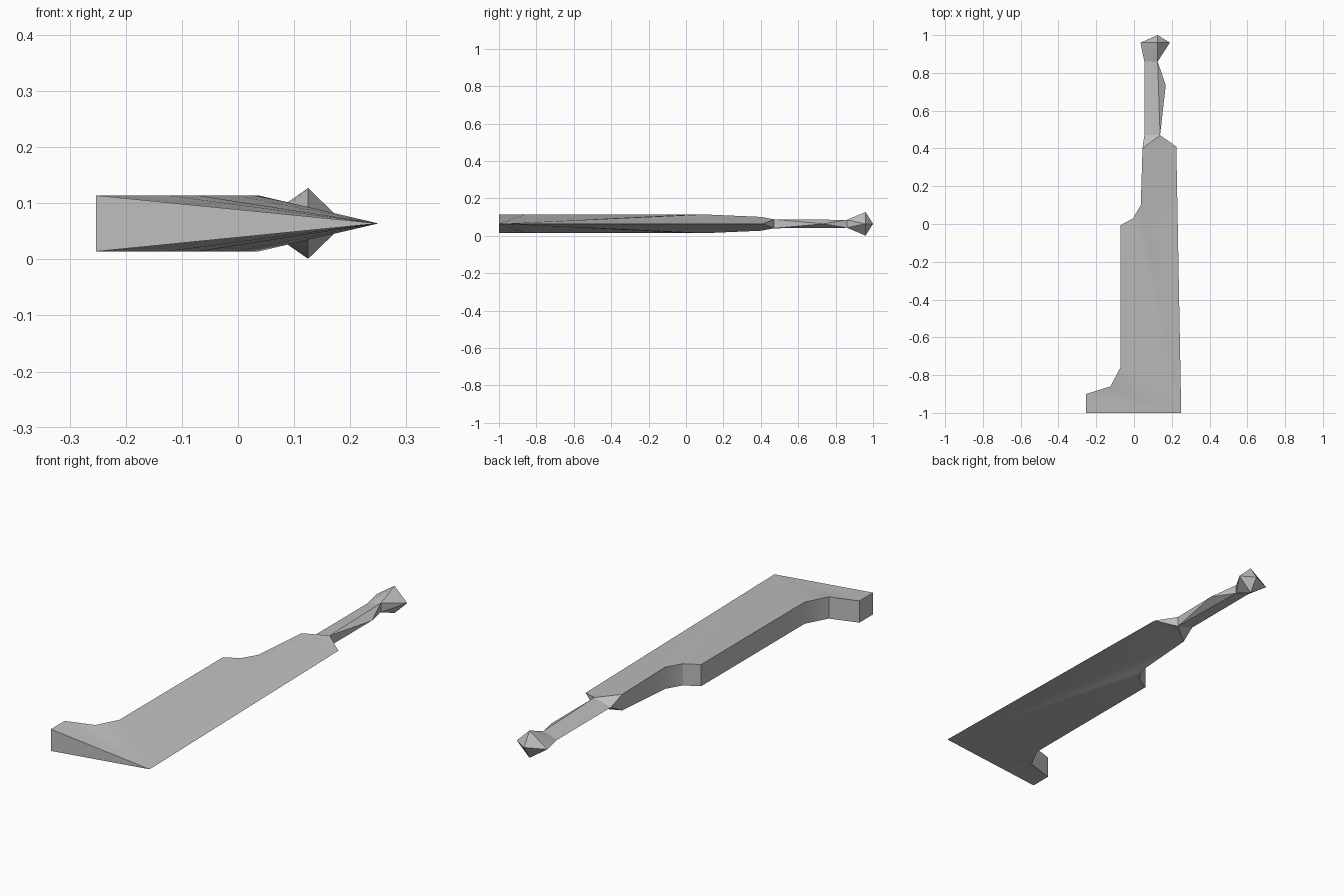
import bpy
import bmesh
import math

cube = bpy.data.objects.get("Cube")
if cube:
    bpy.data.objects.remove(cube, do_unlink=True)

MID = 0.064  # height of the symmetry plane

steel = bpy.data.materials.new("plain grey")
steel.use_nodes = True
grey = (0.52, 0.52, 0.52, 1)
steel.diffuse_color = grey
steel.node_tree.nodes["Principled BSDF"].inputs["Base Color"].default_value = grey


def mirrored_part(name, points, faces, outline, joints=()):
    """Solid mirrored about the middle plane; points are x, y, half thickness.
    Walls follow the outline, except across the joints to other parts."""
    bm = bmesh.new()
    top, bottom = {}, {}
    for key, (x, y, h) in points.items():
        top[key] = bm.verts.new((x, y, MID + h))
        bottom[key] = bm.verts.new((x, y, MID - h)) if h else top[key]
    for face in faces:
        bm.faces.new([top[k] for k in face])
        bm.faces.new([bottom[k] for k in reversed(face)])
    for a, b in zip(outline, outline[1:] + outline[:1]):
        if (a, b) in joints:
            continue
        wall = list(dict.fromkeys([top[a], top[b], bottom[b], bottom[a]]))
        if len(wall) > 2:
            bm.faces.new(wall)
    bmesh.ops.recalc_face_normals(bm, faces=bm.faces[:])
    mesh = bpy.data.meshes.new(name)
    bm.to_mesh(mesh)
    bm.free()
    mesh.materials.append(steel)
    obj = bpy.data.objects.new(name, mesh)
    bpy.context.collection.objects.link(obj)
    bpy.ops.object.select_all(action='DESELECT')
    obj.select_set(True)
    bpy.context.view_layer.objects.active = obj
    bpy.ops.object.shade_smooth_by_angle(angle=math.radians(30))
    return obj


# Points shared where the parts meet
neck = {"neck_thin": (0.055, 0.47, 0), "neck_thick": (0.138, 0.47, 0.024)}
grip_end = {"end_thin": (0.055, 0.86, 0), "end_thick": (0.125, 0.86, 0.021)}

# Blade: thick hooked spine fanning to a sharp cutting edge
spine = [(-0.253, -1, 0.05), (-0.253, -0.9, 0.05), (-0.125, -0.86, 0.05),
         (-0.072, -0.76, 0.05), (-0.072, -0.007, 0.05), (-0.005, 0.03, 0.05),
         (0.036, 0.1, 0.05), (0.045, 0.4, 0.037)]
blade = {"tip": (0.25, -1, 0), "heel": (0.224, 0.41, 0), **neck}
blade.update({i: p for i, p in enumerate(spine)})
last = len(spine) - 1
blade_faces = [("tip", i + 1, i) for i in range(last)]
blade_faces += [("tip", "heel", last), ("heel", "neck_thick", last),
                ("neck_thick", "neck_thin", last)]
mirrored_part("blade", blade, blade_faces,
              ["tip", "heel", "neck_thick", "neck_thin"] + list(range(last, -1, -1)),
              [("neck_thick", "neck_thin")])

# Grip: wedge section with a ridge on the edge side
mirrored_part("grip", {**neck, **grip_end, "ridge": (0.168, 0.735, 0)},
              [("neck_thin", "neck_thick", "end_thick", "end_thin"),
               ("neck_thick", "ridge", "end_thick")],
              ["neck_thin", "neck_thick", "ridge", "end_thick", "end_thin"],
              [("end_thick", "end_thin"), ("neck_thin", "neck_thick")])

# Pommel: pointed diamond
pommel = {**grip_end, "side_a": (0.034, 0.96, 0), "side_b": (0.19, 0.96, 0),
          "point": (0.125, 1, 0), "peak": (0.125, 0.96, 0.063)}
rim = ["end_thin", "end_thick", "side_b", "point", "side_a"]
mirrored_part("pommel", pommel,
              [(a, b, "peak") for a, b in zip(rim, rim[1:] + rim[:1])],
              rim, [("end_thin", "end_thick")])
